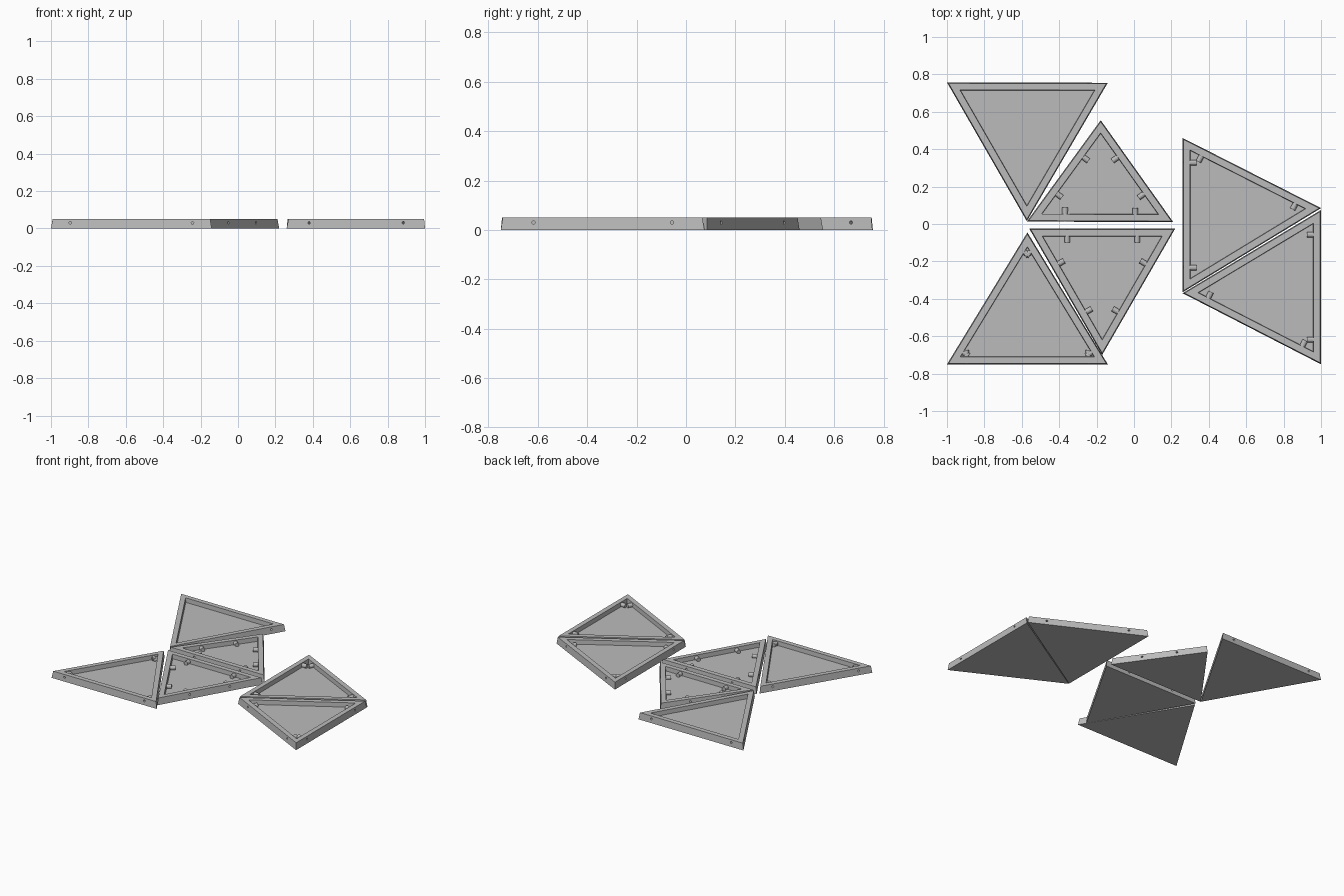
import bpy, bmesh
from mathutils import Vector

if "Cube" in bpy.data.objects:
    bpy.data.objects.remove(bpy.data.objects["Cube"])

HEIGHT, FLOOR, HOLE_Z = 0.05, 0.018, 0.03

grey = bpy.data.materials.new("plain_grey")
grey.use_nodes = True
grey.diffuse_color = (0.5, 0.5, 0.5, 1)
grey.node_tree.nodes["Principled BSDF"].inputs["Base Color"].default_value = (0.5, 0.5, 0.5, 1)


def make_object(name, bm):
    bmesh.ops.recalc_face_normals(bm, faces=bm.faces)
    mesh = bpy.data.meshes.new(name)
    bm.to_mesh(mesh)
    bm.free()
    mesh.materials.append(grey)
    obj = bpy.data.objects.new(name, mesh)
    bpy.context.collection.objects.link(obj)
    return obj


def inset(corners, dist):
    """Move every side of a triangle inward by dist."""
    a, b, c = corners
    la, lb, lc = (b - c).length, (c - a).length, (a - b).length
    centre = (a * la + b * lb + c * lc) / (la + lb + lc)
    radius = abs((b - a).cross(c - a)) / (la + lb + lc)
    return [v.lerp(centre, dist / radius) for v in corners]


def tray_mesh(corners):
    """Triangular tray: base, leaning wall, flat rim, recessed floor."""
    bm = bmesh.new()
    steps = [(0, 0), (0.005, HEIGHT), (0.04, HEIGHT), (0.042, FLOOR)]
    rings = [[bm.verts.new((p.x, p.y, z)) for p in inset(corners, d)] for d, z in steps]
    for low, high in zip(rings, rings[1:]):
        for i in range(3):
            j = (i + 1) % 3
            bm.faces.new((low[i], low[j], high[j], high[i]))
    bm.faces.new(rings[0])
    bm.faces.new(rings[-1])
    return bm


def add_rod(bm, point, inward, start, end, radius):
    """Horizontal round rod between two distances from the outer edge."""
    direction = inward.to_3d()
    matrix = direction.to_track_quat("Z", "Y").to_matrix().to_4x4()
    matrix.translation = point.to_3d() + direction * (start + end) / 2 + Vector((0, 0, HOLE_Z))
    bmesh.ops.create_cone(bm, cap_ends=True, segments=12, radius1=radius,
                          radius2=radius, depth=end - start, matrix=matrix)


def build_tray(name, corners, spots, peg_sides):
    corners = [Vector(c) for c in corners]
    centre = sum(corners, Vector((0, 0))) / 3
    holes, pegs = bmesh.new(), bmesh.new()
    for i in range(3):
        a, b = corners[i], corners[(i + 1) % 3]
        inward = (b - a).orthogonal().normalized()
        if inward.dot(centre - a) < 0:
            inward = -inward
        for t in (spots[i], 1 - spots[i]):
            point = a.lerp(b, t)
            add_rod(holes, point, inward, -0.01, 0.03, 0.007)
            if i in peg_sides:
                add_rod(pegs, point, inward, 0.035, 0.075, 0.015)
    tray = make_object(name, tray_mesh(corners))
    cutter = make_object(name + "_hole_cutter", holes)
    cutter.hide_render = True
    cutter.hide_viewport = True
    cut = tray.modifiers.new("pin_holes", "BOOLEAN")
    cut.operation, cut.solver, cut.object = "DIFFERENCE", "EXACT", cutter
    if peg_sides:
        make_object(name + "_sockets", pegs)
    else:
        pegs.free()


# Each tray: corners, pin position along each side, sides that carry sockets
trays = {
    "back_right_tray": ([(-1, 0.757), (-0.14, 0.755), (-0.573, 0.015)], (0.12,) * 3, ()),
    "middle_back_tray": ([(-0.573, 0.013), (0.21, 0.01), (-0.178, 0.555)], (0.26, 0.32, 0.32), (0, 1, 2)),
    "middle_front_tray": ([(-0.56, -0.025), (0.22, -0.025), (-0.17, -0.70)], (0.26, 0.31, 0.31), (0, 1, 2)),
    "front_right_tray": ([(-0.57, -0.045), (-1, -0.75), (-0.14, -0.75)], (0.12,) * 3, (0, 1, 2)),
    "back_left_tray": ([(0.26, 0.46), (1, 0.085), (0.26, -0.365)], (0.16,) * 3, (0, 2)),
    "front_left_tray": ([(1, 0.075), (1, -0.75), (0.26, -0.37)], (0.16,) * 3, (0, 1)),
}
for tray_name, (points, pins, sides) in trays.items():
    build_tray(tray_name, points, pins, sides)
